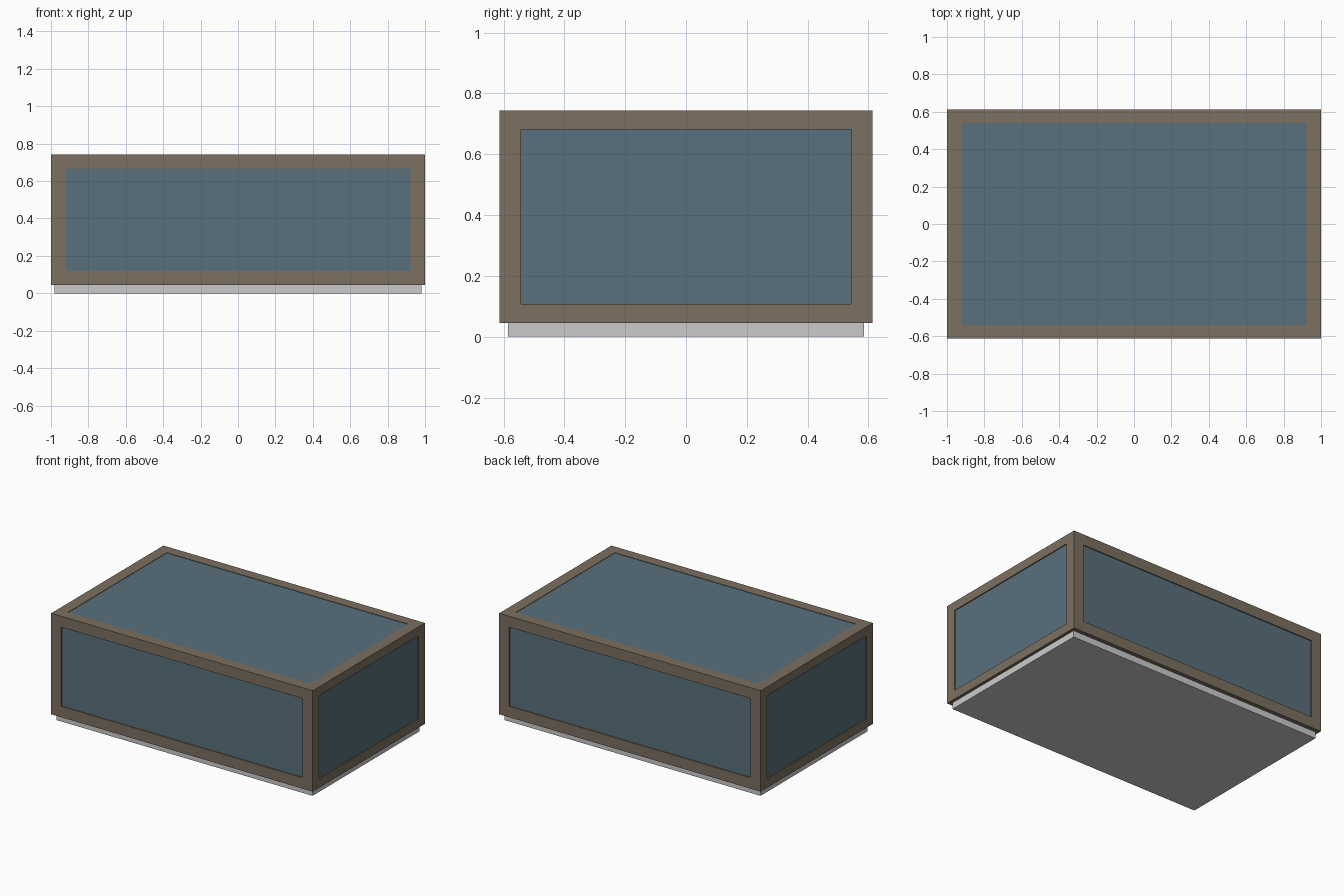
import bpy, bmesh
from mathutils import Vector

if "Cube" in bpy.data.objects:
    bpy.data.objects.remove(bpy.data.objects["Cube"])

HALF = Vector((1.0, 0.613, 0.349))      # half size of the framed box
MID_Z = 0.394                           # height of the box centre
BASE = Vector((0.98, 0.585, 0.0225))    # half size of the base slab


def material(name, rgb):
    mat = bpy.data.materials.new(name)
    mat.diffuse_color = (*rgb, 1.0)
    mat.use_nodes = True
    mat.node_tree.nodes["Principled BSDF"].inputs["Base Color"].default_value = mat.diffuse_color
    return mat


def box_bmesh(half):
    bm = bmesh.new()
    bmesh.ops.create_cube(bm, size=2.0)
    bmesh.ops.scale(bm, vec=half, verts=bm.verts)
    return bm


def finish(bm, name, z, mats=()):
    bmesh.ops.recalc_face_normals(bm, faces=bm.faces)
    mesh = bpy.data.meshes.new(name)
    bm.to_mesh(mesh)
    bm.free()
    for mat in mats:
        mesh.materials.append(mat)
    obj = bpy.data.objects.new(name, mesh)
    obj.location.z = z
    bpy.context.collection.objects.link(obj)
    return obj


def recess_panel(bm, face, margins, depth):
    """Cut a recessed panel into a box face; margins are frame widths per axis."""
    normal = face.normal.copy()
    axis = max(range(3), key=lambda i: abs(normal[i]))
    bmesh.ops.inset_individual(bm, faces=[face], thickness=0.02)
    for v in face.verts:
        for i in range(3):
            if i != axis:
                v.co[i] = (HALF[i] - margins[i]) * (1 if v.co[i] > 0 else -1)
    # second ring forms the recess walls
    wall = bmesh.ops.extrude_discrete_faces(bm, faces=[face])["faces"][0]
    for v in wall.verts:
        v.co -= normal * depth
    wall.material_index = 1


# Framed box: brown frame with recessed blue panels on the sides and top
frame_mat = material("frame_brown", (0.2, 0.16, 0.115))
panel_mat = material("panel_blue", (0.1, 0.16, 0.2))
bm = box_bmesh(HALF)
bm.normal_update()
for face in list(bm.faces):
    n = face.normal.copy()
    if abs(n.y) > 0.5:                  # front and back
        recess_panel(bm, face, (0.077, 0, 0.075), 0.007)
    elif abs(n.x) > 0.5:                # left and right
        recess_panel(bm, face, (0, 0.071, 0.062), 0.007)
    elif n.z > 0.5:                     # top
        recess_panel(bm, face, (0.078, 0.073, 0), 0.003)
finish(bm, "framed_box", MID_Z, (frame_mat, panel_mat))

# Base slab the box stands on
finish(box_bmesh(BASE), "base_slab", BASE.z)
